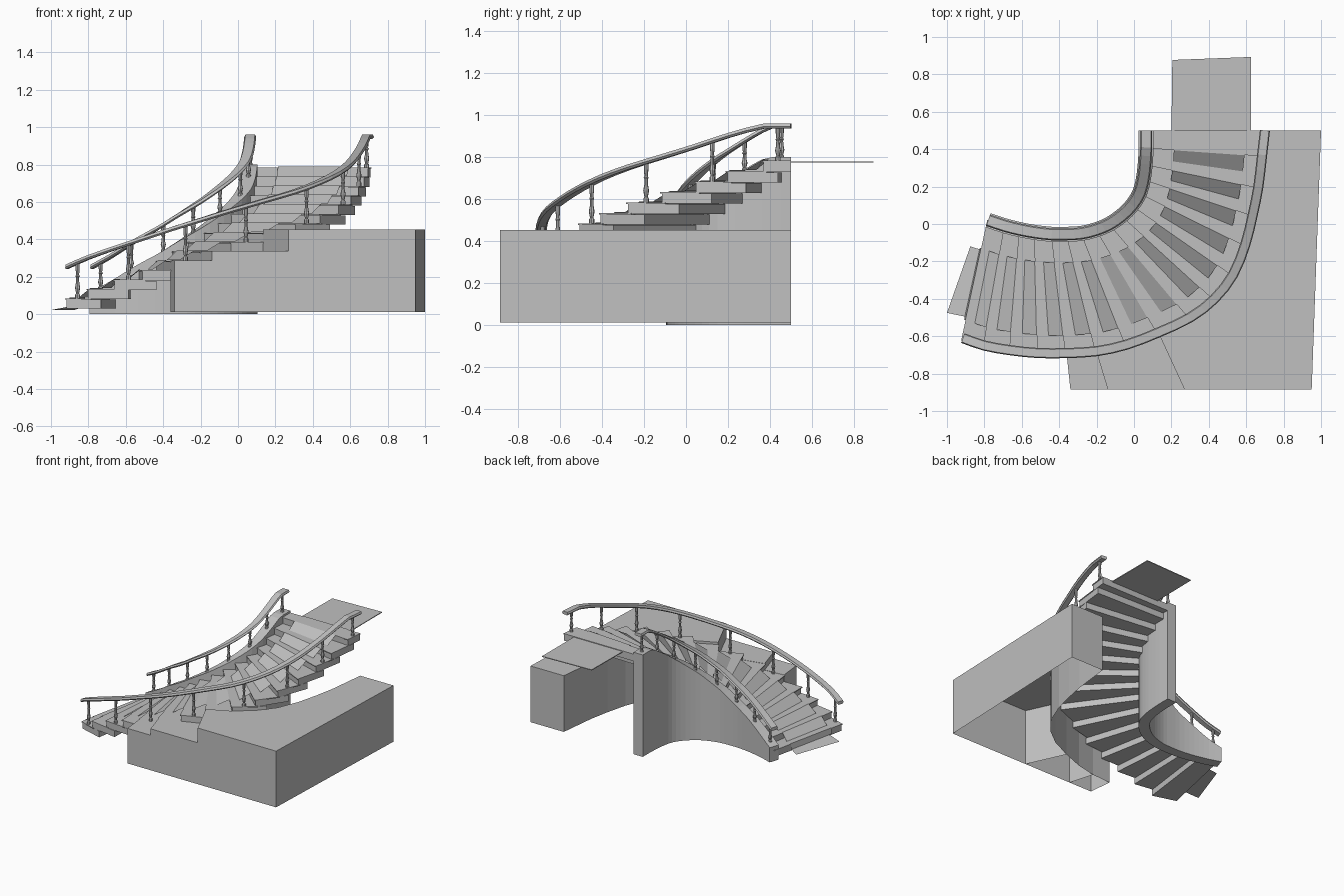
import bpy, bmesh, math
from mathutils import Vector

if "Cube" in bpy.data.objects:
    bpy.data.objects.remove(bpy.data.objects["Cube"])

grey = bpy.data.materials.new("light grey")
grey.diffuse_color = (0.53, 0.53, 0.53, 1)
grey.use_nodes = True
grey.node_tree.nodes["Principled BSDF"].inputs["Base Color"].default_value = grey.diffuse_color

# Plan points of the two stair edges, one per riser (16 risers, 15 treads)
INNER = [(-.78, .02), (-.69, -.01), (-.61, -.03), (-.53, -.045), (-.44, -.055), (-.36, -.055),
         (-.28, -.05), (-.20, -.03), (-.13, 0), (-.065, .045), (-.01, .1), (.03, .165),
         (.05, .24), (.06, .32), (.065, .41), (.065, .5)]
OUTER = [(-.915, -.61), (-.80, -.65), (-.66, -.675), (-.51, -.69), (-.36, -.69), (-.20, -.68),
         (-.04, -.645), (.13, -.58), (.30, -.50), (.43, -.40), (.53, -.27), (.595, -.11),
         (.635, .05), (.665, .20), (.685, .37), (.70, .50)]
N, RISE, FIRST = 15, .05, .085


def at(pts, t):
    """Smooth point on a stair edge at step number t."""
    i = max(0, min(N - 1, int(math.floor(t))))
    u = t - i
    p = [Vector(pts[max(0, min(N, k))]) for k in (i - 1, i, i + 1, i + 2)]
    if i == 0:
        p[0] = 2 * p[1] - p[2]
    if i == N - 1:
        p[3] = 2 * p[2] - p[1]
    return .5 * (2 * p[1] + (p[2] - p[0]) * u + (2 * p[0] - 5 * p[1] + 4 * p[2] - p[3]) * u * u
                 + (3 * p[1] - p[0] - 3 * p[2] + p[3]) * u ** 3)


def side(pts, t):
    d = (at(pts, t + .05) - at(pts, t - .05)).normalized()
    return Vector((d.y, -d.x))


def across(t, f):
    return at(INNER, t).lerp(at(OUTER, t), f)


def finish(name, bm, fix=True):
    if fix:
        bmesh.ops.recalc_face_normals(bm, faces=bm.faces[:])
    me = bpy.data.meshes.new(name)
    bm.to_mesh(me)
    bm.free()
    me.materials.append(grey)
    ob = bpy.data.objects.new(name, me)
    bpy.context.collection.objects.link(ob)
    return ob


def prism(bm, plan, z0, z1):
    lo = [bm.verts.new((p[0], p[1], z0)) for p in plan]
    hi = [bm.verts.new((p[0], p[1], z1)) for p in plan]
    bm.faces.new(lo[::-1])
    bm.faces.new(hi)
    for k in range(len(plan)):
        j = (k + 1) % len(plan)
        bm.faces.new((lo[k], lo[j], hi[j], hi[k]))


def sweep(name, pts, section):
    """section: list of (sideways offset, height as a function of t)."""
    bm = bmesh.new()
    rings = []
    for k in range(2 * N + 1):
        t = k / 2
        c, s = at(pts, t), side(pts, t)
        rings.append([bm.verts.new((*(c + s * o), h(t))) for o, h in section])
    n = len(section)
    for a, b in zip(rings, rings[1:]):
        for k in range(n):
            bm.faces.new((a[k], a[(k + 1) % n], b[(k + 1) % n], b[k]))
    bm.faces.new(rings[0])
    bm.faces.new(rings[-1])
    return finish(name, bm)


def wall_top(t):
    return .115 + RISE * min(t, 13.7)


def rail_top(t):
    return .265 + RISE * min(t, 13.9)


def tread_top(i):
    return FIRST + RISE * i


# Treads: a body tucked under the next step plus a thin nosing board
bm = bmesh.new()
for i in range(N):
    z, end = tread_top(i), min(i + 1.5, N)
    prism(bm, [across(i, 0), across(i, 1.015), across(end, 1.015), across(end, 0)], z - .055, z - .007)
    n0, n1 = i - .05, min(i + 1.1, N)
    prism(bm, [across(n0, 0), across(n0, 1.022), across(n1, 1.022), across(n1, 0)], z - .007, z)
finish("treads", bm)

# Curved wall under the inner handrail
sweep("inner_wall", INNER, [(-.04, wall_top), (.04, wall_top), (.04, lambda t: 0), (-.04, lambda t: 0)])

# Handrails: flat board with a narrower underside
for name, pts, w in (("inner_handrail", INNER, .032), ("outer_handrail", OUTER, .027)):
    prof = [(-w * .7, -.024), (-w, -.014), (-w * .8, 0), (w * .8, 0), (w, -.014), (w * .7, -.024)]
    sweep(name, pts, [(o, lambda t, d=d: rail_top(t) + d) for o, d in prof])

# Turned balusters on every second tread
TURN = [(0, .013), (.1, .013), (.14, .008), (.3, .014), (.45, .009), (.6, .008),
        (.64, .012), (.68, .008), (.85, .011), (1, .011)]


def balusters(name, pts, base):
    bm = bmesh.new()
    for i in range(0, N, 2):
        t = i + .5
        c, z0, z1 = at(pts, t), base(t), rail_top(t) - .02
        rings = [[bm.verts.new((c.x + r * math.cos(a * math.pi / 4), c.y + r * math.sin(a * math.pi / 4),
                                z0 + h * (z1 - z0))) for a in range(8)] for h, r in TURN]
        for p, q in zip(rings, rings[1:]):
            for k in range(8):
                bm.faces.new((p[k], p[(k + 1) % 8], q[(k + 1) % 8], q[k]))
    finish(name, bm)


balusters("inner_balusters", INNER, lambda t: wall_top(t) - .01)
balusters("outer_balusters", [tuple(Vector(p) - side(OUTER, k) * .005) for k, p in enumerate(OUTER)],
          lambda t: tread_top(int(t)))

# Carpet runner: flat on each tread, then sloping up to the next nosing
bm = bmesh.new()
path = [(-.12, .045)]
for i in range(N):
    path += [(i - .06, tread_top(i) + .004), (i + .4, tread_top(i) + .004)]
path.append((N, tread_top(N - 1) + .004))
rows = [[bm.verts.new((*across(t, f), z)) for f in (.24, .85)] for t, z in path]
for a, b in zip(rows, rows[1:]):
    bm.faces.new((a[0], a[1], b[1], b[0]))
finish("carpet_runner", bm)

# Carpet ends on the lower and upper floors
bm = bmesh.new()
bm.faces.new([bm.verts.new(v) for v in ((-1, -.475, .022), (-.88, -.5, .045), (-.81, -.14, .045), (-.875, -.12, .022))])
finish("lower_carpet_end", bm, False)
bm = bmesh.new()
prism(bm, [(.2, .49), (.625, .49), (.625, .893), (.205, .877)], .774, .78)
finish("upper_carpet_end", bm)

# Hollow base beside the stair: three levels, open underneath
LOW = .012
bm = bmesh.new()
parts = [(4, 5, -.34, -.14, .287), (5, 7, -.14, .27, .337), (7, N, .27, .95, .453)]
for a, b, x0, x1, top in parts:
    curve = [at(OUTER, t) + side(OUTER, t) * .012 for t in range(a, b + 1)]
    front = [(x0, -.885), (x1, -.885)]
    plan = front + ([(1, .5)] if b == N else []) + [tuple(p) for p in reversed(curve)]
    bm.faces.new([bm.verts.new((*p, top)) for p in plan])
    for k in range(len(plan)):
        p, q = plan[k], plan[(k + 1) % len(plan)]
        if k == 1 and b != N:
            continue  # shared with the next level
        bm.faces.new([bm.verts.new(v) for v in ((*p, LOW), (*q, LOW), (*q, top), (*p, top))])
finish("stepped_base", bm, False)
